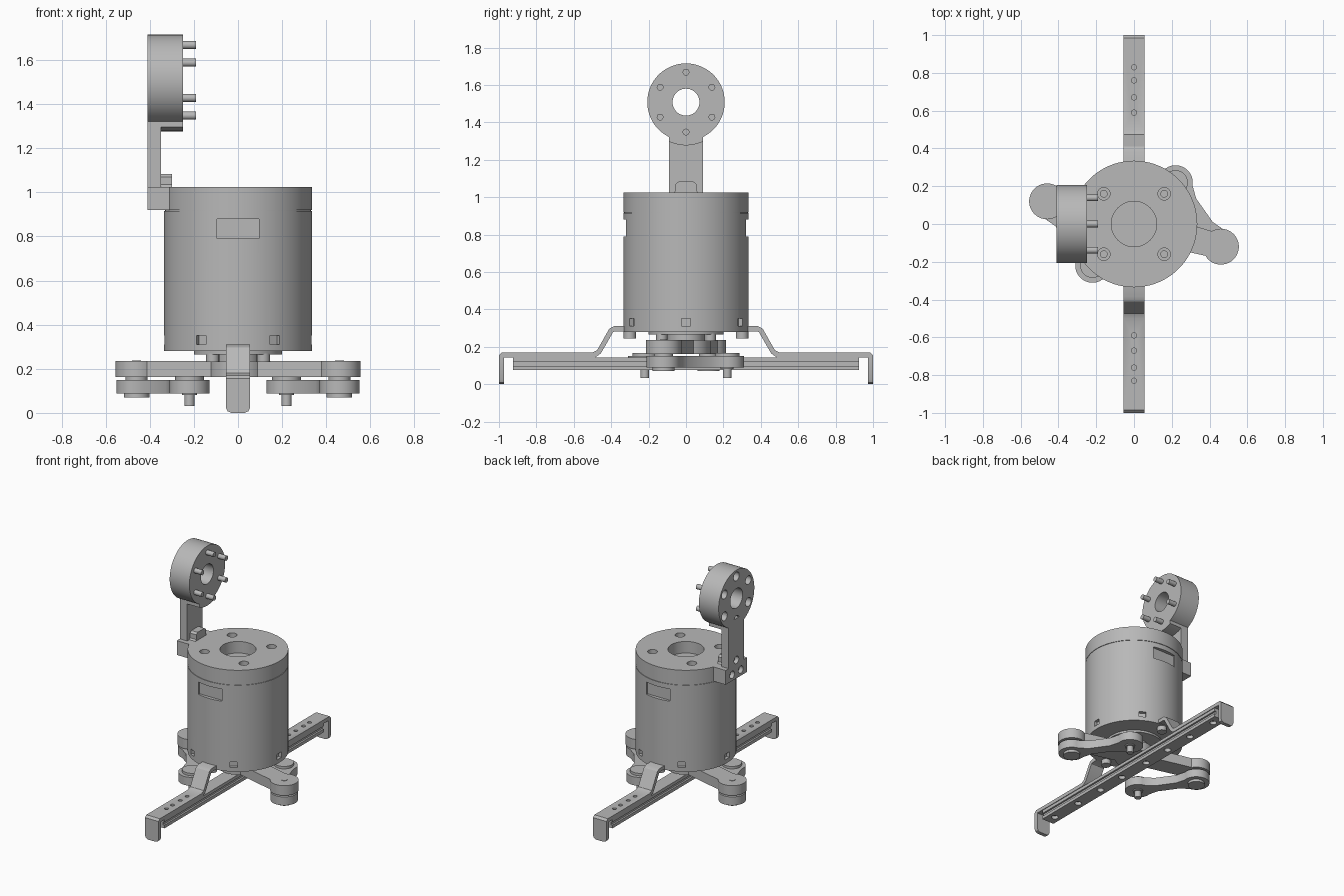
import bpy, bmesh
from math import pi, sin, cos, radians, atan2, hypot
from mathutils import Vector, Matrix

if "Cube" in bpy.data.objects:
    bpy.data.objects.remove(bpy.data.objects["Cube"], do_unlink=True)

metal = bpy.data.materials.new("plain_grey")
metal.use_nodes = True
GREY = (0.48, 0.48, 0.48, 1)
metal.diffuse_color = GREY
metal.node_tree.nodes["Principled BSDF"].inputs["Base Color"].default_value = GREY
parts = []


def finish(name, bm):
    bmesh.ops.recalc_face_normals(bm, faces=bm.faces)
    me = bpy.data.meshes.new(name)
    bm.to_mesh(me)
    bm.free()
    me.materials.append(metal)
    ob = bpy.data.objects.new(name, me)
    bpy.context.collection.objects.link(ob)
    parts.append(ob)
    return ob


def box(name, x, y, z, turn=0):
    """Box from ranges, optionally turned about the z axis."""
    bm = bmesh.new()
    size = [b - a for a, b in (x, y, z)]
    mid = [(a + b) / 2 for a, b in (x, y, z)]
    bmesh.ops.create_cube(bm, size=1, matrix=Matrix.Rotation(turn, 4, "Z")
                          @ Matrix.Translation(mid) @ Matrix.Diagonal((*size, 1)))
    return finish(name, bm)


def rod(name, r, a, b, u, v, axis="Z", seg=32):
    """Cylinder from a to b along an axis; u, v place it on the other two."""
    bm = bmesh.new()
    bmesh.ops.create_cone(bm, cap_ends=True, segments=seg, radius1=r, radius2=r, depth=b - a)
    mid = (a + b) / 2
    if axis == "X":
        m = Matrix.Translation((mid, u, v)) @ Matrix.Rotation(pi / 2, 4, "Y")
    else:
        m = Matrix.Translation((u, v, mid))
    bm.transform(m)
    return finish(name, bm)


def prism(name, outline, vec):
    """Extrude a closed outline of 3D points along a vector."""
    bm = bmesh.new()
    face = bm.faces.new([bm.verts.new(p) for p in outline])
    out = bmesh.ops.extrude_face_region(bm, geom=[face])
    bmesh.ops.translate(bm, vec=vec, verts=[g for g in out["geom"] if isinstance(g, bmesh.types.BMVert)])
    return finish(name, bm)


def dogbone(name, p, q, r, w, z0, z1):
    """Flat link with round ends at p and q and a narrower neck."""
    length = hypot(q[0] - p[0], q[1] - p[1])
    turn = atan2(q[1] - p[1], q[0] - p[0])
    half = [(r * 1.45, w)]
    half += [(r * cos(a), r * sin(a)) for a in (radians(45 + 270 * i / 28) for i in range(29))]
    half += [(r * 1.45, -w)]
    pts = half + [(length - x, -y) for x, y in half]
    m = Matrix.Translation((p[0], p[1], z0)) @ Matrix.Rotation(turn, 4, "Z")
    return prism(name, [m @ Vector((x, y, 0)) for x, y in pts], (0, 0, z1 - z0))


def cut(target, cutters):
    for c in cutters:
        c.hide_render = True
        mod = target.modifiers.new("cut", "BOOLEAN")
        mod.operation = "DIFFERENCE"
        mod.solver = "EXACT"
        mod.object = c
        bpy.context.view_layer.objects.active = target
        bpy.ops.object.modifier_apply(modifier=mod.name)
        parts.remove(c)
        bpy.data.objects.remove(c, do_unlink=True)


# Main drum with shallow windows and a ring of small slots
drum = rod("drum_body", 0.335, 0.28, 0.915, 0, 0, seg=96)
cutters = [box("window_cut", (-0.095, 0.095), (s * 0.36 - 0.05, s * 0.36 + 0.05), (0.79, 0.88))
           for s in (-1, 1)]
cutters += [box("slot_cut", (0.31, 0.36), (-0.025, 0.025), (0.31, 0.35), i * pi / 3) for i in range(6)]
cut(drum, cutters)
rod("drum_seam", 0.331, 0.91, 0.925, 0, 0, seg=96)

# Drum cap with a centre bore and four counterbored holes
cap = rod("drum_cap", 0.335, 0.919, 1.025, 0, 0, seg=96)
corners = [(x, y) for x in (-0.16, 0.16) for y in (-0.16, 0.16)]
cut(cap, [rod("bore_cut", 0.12, 0.94, 1.1, 0, 0, seg=48)]
    + [rod("hole_cut", 0.033, 0.96, 1.1, x, y) for x, y in corners])
for x, y in corners:
    rod("cap_screw", 0.02, 0.95, 0.985, x, y)

# Upright bracket on the drum
block = box("bracket_block", (-0.41, -0.31), (-0.125, 0.125), (0.92, 1.025))
post = box("bracket_post", (-0.41, -0.35), (-0.09, 0.09), (0.92, 1.36))
bolts = [(-0.05, 0.965), (0.05, 0.965), (0, 1.055)]
for target in (block, post):
    cut(target, [rod("bolt_cut", 0.027, -0.45, -0.38, y, z, "X") for y, z in bolts])
tab = [(0.07, 1.02), (0.055, 1.035), (0.055, 1.07), (0.04, 1.083)]
prism("bracket_tab", [(-0.35, y, z) for y, z in tab] + [(-0.35, -y, z) for y, z in reversed(tab)],
      (0.05, 0, 0))

# Ring head, its lower lug and the six pins
ring = rod("ring_head", 0.207, -0.41, -0.25, 0, 1.508, "X", 96)
lug = [(0.09 * i / 6, 1.277 + 0.02 * (i / 6) ** 2) for i in range(-6, 7)]
prism("ring_lug", [(-0.41, y, z) for y, z in lug] + [(-0.41, 0.09, 1.36), (-0.41, -0.09, 1.36)],
      (0.16, 0, 0))
spots = [(0.16 * sin(i * pi / 3), 1.508 + 0.16 * cos(i * pi / 3)) for i in range(6)]
cut(ring, [rod("ring_bore_cut", 0.072, -0.5, -0.2, 0, 1.508, "X", 48)]
    + [rod("ring_hole_cut", 0.032, -0.45, -0.36, y, z, "X") for y, z in spots])
for y, z in spots:
    rod("ring_pin", 0.018, -0.3, -0.19, y, z, "X")

# Hub under the drum
rod("hub_plate", 0.2, 0.265, 0.285, 0, 0, seg=64)
rod("hub_shaft", 0.1, 0.165, 0.27, 0, 0, seg=48)
for x in (-0.115, 0.115):
    for y in (-0.13, 0.13):
        rod("hub_bolt", 0.03, 0.23, 0.27, x, y)

# Crank bar across the hub, with a lower link at each end
dogbone("crank_bar", (0.46, -0.12), (-0.46, 0.12), 0.095, 0.07, 0.162, 0.235)
rod("crank_hub", 0.13, 0.162, 0.235, 0, 0, seg=48)
for s in (-1, 1):
    ex, ey, px, py = 0.46 * s, -0.12 * s, 0.22 * s, 0.22 * s
    dogbone("lower_link", (ex, ey), (px, py), 0.091, 0.04, 0.088, 0.15)
    rod("crank_spacer", 0.05, 0.145, 0.17, ex, ey)
    rod("crank_washer", 0.058, 0.07, 0.09, ex, ey)
    rod("crank_screw", 0.02, 0.225, 0.238, ex, ey)
    rod("link_bushing", 0.065, 0.145, 0.168, px, py)
    rod("link_collar", 0.035, 0.08, 0.09, px, py)
    rod("link_pin", 0.023, 0.032, 0.09, px, py)

# Grooved rail along the base
rail_half = [(0.05, 0.075), (0.05, 0.098), (0.037, 0.098), (0.037, 0.12), (0.05, 0.12), (0.05, 0.143)]
rail = prism("base_rail", [(x, -0.925, z) for x, z in rail_half]
             + [(-x, -0.925, z) for x, z in reversed(rail_half)], (0, 1.85, 0))
cut(rail, [rod("rail_hole_cut", 0.024, 0.05, 0.1, 0, s * y)
           for s in (-1, 1) for y in (0.13, 0.36, 0.6, 0.85)])

# Bent strap and foot at each end of the rail
path = [(0.26, 0.31), (0.385, 0.31), (0.41, 0.297), (0.475, 0.182), (0.5, 0.17), (0.985, 0.17),
        (1.0, 0.155), (1.0, 0.12), (0.972, 0.12), (0.972, 0.143), (0.485, 0.143), (0.455, 0.165),
        (0.39, 0.278), (0.38, 0.283), (0.26, 0.283)]
foot = [(0.055, 0.125), (0.055, 0.025), (0.048, 0.008), (0.03, 0)]
for s in (-1, 1):
    strap = prism("foot_strap", [(-0.055, s * y, z) for y, z in path], (0.11, 0, 0))
    cut(strap, [rod("strap_hole_cut", 0.014, 0.152, 0.2, 0, s * y, seg=16)
                for y in (0.59, 0.67, 0.76, 0.83)])
    prism("foot_plate", [(x, s * 0.972, z) for x, z in foot]
          + [(-x, s * 0.972, z) for x, z in reversed(foot)], (0, s * 0.028, 0))
    rod("strap_bolt", 0.033, 0.245, 0.29, 0, s * 0.3)

# Smooth the round sides, keep edges crisp
bpy.ops.object.select_all(action="DESELECT")
for ob in parts:
    ob.select_set(True)
bpy.context.view_layer.objects.active = parts[0]
bpy.ops.object.shade_smooth_by_angle(angle=radians(30))
